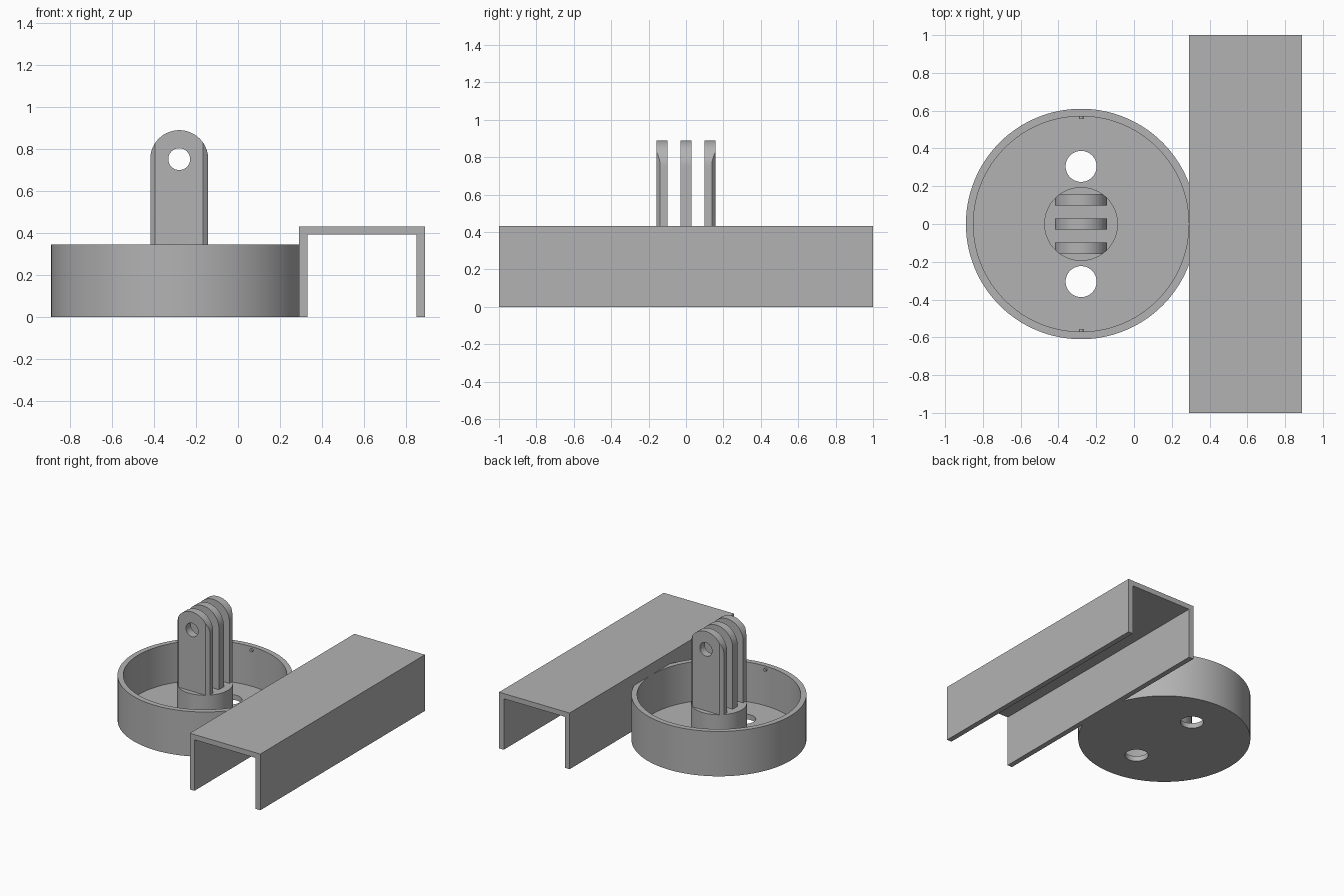
import bpy
import bmesh
from math import cos, sin, pi, radians
from mathutils import Matrix, Vector

default_cube = bpy.data.objects.get("Cube")
if default_cube:
    bpy.data.objects.remove(default_cube, do_unlink=True)

CX = -0.28            # axis of the round mount
WALL = 0.04
DISH_R, DISH_H = 0.61, 0.345
BOSS_R, BOSS_TOP = 0.195, 0.28
EAR_R, EYE_Z = 0.138, 0.752
SEGMENTS = 128

grey = bpy.data.materials.new("plain grey")
grey.use_nodes = True
grey.diffuse_color = (0.45, 0.45, 0.45, 1)
grey.node_tree.nodes["Principled BSDF"].inputs["Base Color"].default_value = grey.diffuse_color


def finish(name, bm):
    bmesh.ops.recalc_face_normals(bm, faces=bm.faces)
    mesh = bpy.data.meshes.new(name)
    bm.to_mesh(mesh)
    bm.free()
    mesh.materials.append(grey)
    obj = bpy.data.objects.new(name, mesh)
    bpy.context.collection.objects.link(obj)
    return obj


def extrude(name, outline, direction):
    """Extrude a closed outline of 3D points along a direction."""
    bm = bmesh.new()
    face = bm.faces.new([bm.verts.new(p) for p in outline])
    new = bmesh.ops.extrude_face_region(bm, geom=[face])["geom"]
    verts = [v for v in new if isinstance(v, bmesh.types.BMVert)]
    bmesh.ops.translate(bm, verts=verts, vec=Vector(direction))
    return finish(name, bm)


def cylinder(name, radius, z0, z1, y=0):
    ring = [2 * pi * i / SEGMENTS for i in range(SEGMENTS)]
    outline = [(CX + radius * cos(a), y + radius * sin(a), z0) for a in ring]
    return extrude(name, outline, (0, 0, z1 - z0))


def cross_cylinder(name, radius, z, y0, y1):
    ring = [2 * pi * i / 48 for i in range(48)]
    outline = [(CX + radius * cos(a), y0, z + radius * sin(a)) for a in ring]
    return extrude(name, outline, (0, y1 - y0, 0))


def combine(obj, tool, operation):
    mod = obj.modifiers.new("shape", "BOOLEAN")
    mod.operation, mod.solver, mod.object = operation, "EXACT", tool
    activate(obj)
    bpy.ops.object.modifier_apply(modifier=mod.name)
    bpy.data.objects.remove(tool, do_unlink=True)


def activate(obj):
    bpy.ops.object.select_all(action="DESELECT")
    obj.select_set(True)
    bpy.context.view_layer.objects.active = obj


def smooth(obj):
    activate(obj)
    bpy.ops.object.shade_smooth_by_angle(angle=radians(30))


# Round dish, hollowed, with two screw holes through the floor
dish = cylinder("dish", DISH_R, 0, DISH_H)
combine(dish, cylinder("hollow", DISH_R - WALL, WALL, 0.5), "DIFFERENCE")
for side in (-1, 1):
    combine(dish, cylinder("screw_hole", 0.082, -0.1, 0.1, side * 0.305), "DIFFERENCE")
smooth(dish)

# Central boss
boss = cylinder("boss", BOSS_R, WALL, BOSS_TOP)
smooth(boss)

# Three hinge ears, trimmed to the boss and pierced by the pivot hole
for name, y in (("front_ear", -0.128), ("middle_ear", 0), ("back_ear", 0.128)):
    arc = [pi * i / 40 for i in range(41)]
    outline = [(CX + EAR_R, y - 0.03, BOSS_TOP)]
    outline += [(CX + EAR_R * cos(a), y - 0.03, EYE_Z + EAR_R * sin(a)) for a in arc]
    outline.append((CX - EAR_R, y - 0.03, BOSS_TOP))
    ear = extrude(name, outline, (0, 0.06, 0))
    combine(ear, cylinder("trim", BOSS_R, 0.1, 1), "INTERSECT")
    combine(ear, cross_cylinder("pivot_hole", 0.052, EYE_Z, y - 0.1, y + 0.1), "DIFFERENCE")
    smooth(ear)

# Small retaining pins just inside the rim
for name, side in (("front_pin", -1), ("back_pin", 1)):
    smooth(cross_cylinder(name, 0.012, 0.32, side * 0.555, side * 0.585))

# Long inverted channel
x0, x1, top = 0.29, 0.89, 0.432
section = [(x0, 0), (x0, top), (x1, top), (x1, 0), (x1 - WALL, 0),
           (x1 - WALL, top - WALL), (x0 + WALL, top - WALL), (x0 + WALL, 0)]
extrude("channel", [(x, -1, z) for x, z in section], (0, 2, 0))
